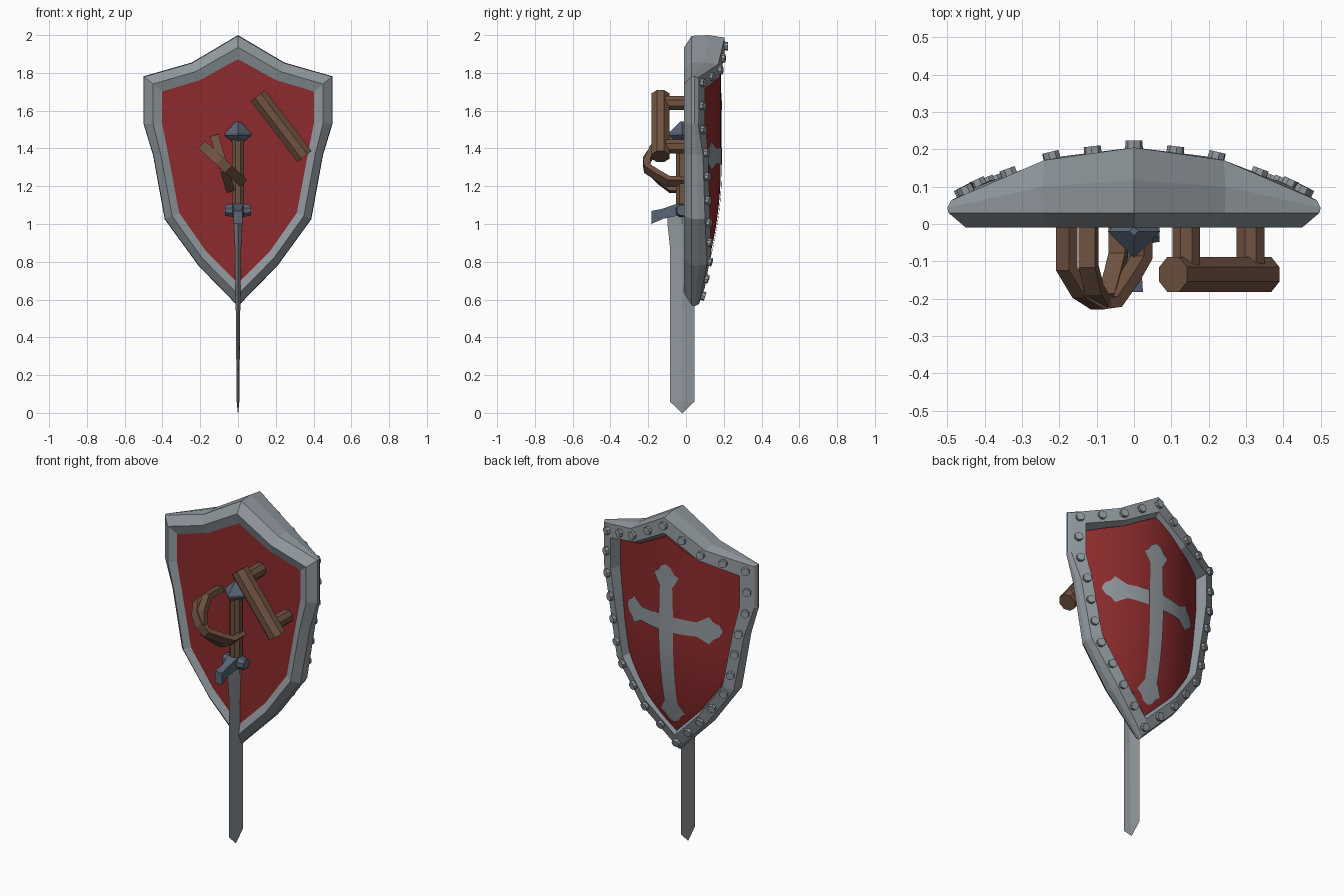
import bpy, bmesh, math
from mathutils import Vector, Matrix

if "Cube" in bpy.data.objects:
    bpy.data.objects.remove(bpy.data.objects["Cube"])


def material(name, rgb):
    m = bpy.data.materials.new(name)
    m.diffuse_color = (*rgb, 1)
    m.use_nodes = True
    m.node_tree.nodes["Principled BSDF"].inputs["Base Color"].default_value = m.diffuse_color
    return m


STEEL = material("steel", (0.28, 0.315, 0.34))
RED = material("red paint", (0.27, 0.024, 0.026))
WOOD = material("brown wood", (0.16, 0.085, 0.053))
DARK = material("blue grey metal", (0.10, 0.13, 0.18))


def finish(name, bm, mat, smooth=False):
    bmesh.ops.recalc_face_normals(bm, faces=bm.faces[:])
    me = bpy.data.meshes.new(name)
    bm.to_mesh(me)
    bm.free()
    me.materials.append(mat)
    for p in me.polygons:
        p.use_smooth = smooth
    ob = bpy.data.objects.new(name, me)
    bpy.context.collection.objects.link(ob)
    return ob


def loft(name, rings, mat, loop=False):
    """Bridge closed rings of points; cap the ends unless looped."""
    bm = bmesh.new()
    vs = [[bm.verts.new(p) for p in r] for r in rings]
    n = len(vs[0])
    for i in range(len(vs) if loop else len(vs) - 1):
        a, b = vs[i], vs[(i + 1) % len(vs)]
        for j in range(n):
            k = (j + 1) % n
            bm.faces.new((a[j], a[k], b[k], b[j]))
    if not loop:
        bm.faces.new(vs[0])
        bm.faces.new(vs[-1])
    return finish(name, bm, mat)


def rod(name, a, b, r, mat, sides=8, r2=None):
    a, b = Vector(a), Vector(b)
    bm = bmesh.new()
    rot = Vector((0, 0, 1)).rotation_difference(b - a).to_matrix().to_4x4()
    bmesh.ops.create_cone(bm, cap_ends=True, segments=sides, radius1=r, radius2=r2 or r,
                          depth=(b - a).length,
                          matrix=Matrix.Translation((a + b) / 2) @ rot @ Matrix.Rotation(math.pi / sides, 4, 'Z'))
    return finish(name, bm, mat)


def interp(x, pts):
    for (a, za), (b, zb) in zip(pts, pts[1:]):
        if x <= b + 1e-6:
            return za + (zb - za) * (x - a) / (b - a)
    return pts[-1][1]


# Shield outlines (right half), the rim front surface and the more curved panel
OUTER = [(0, 2.0), (.245, 1.855), (.5, 1.782), (.5, 1.53), (.45, 1.365), (.388, 1.025), (.21, .78), (0, .565)]
INNER = [(0, 1.87), (.2, 1.76), (.4, 1.70), (.4, 1.535), (.37, 1.38), (.31, 1.06), (.17, .86), (0, .69)]


def dome(x, z):
    return .205 - .59 * x * x - .26 * max(0, 1.3 - z) ** 2


def panel(x, z):
    return .184 - .9 * x * x - .26 * max(0, 1.3 - z) ** 2


def outline(t):
    half = [(a + (c - a) * t, b + (d - b) * t) for (a, b), (c, d) in zip(OUTER, INNER)]
    return half + [(-x, z) for x, z in half[-2:0:-1]]


def ring(t, yf):
    return [Vector((x, yf(x, z), z)) for x, z in outline(t)]


# Steel rim
front_out, front_in = ring(.1, dome), ring(.8, dome)
loft("shield_rim", [
    ring(1, lambda x, z: .01), ring(.5, lambda x, z: -.01), ring(.03, lambda x, z: .03),
    ring(0, lambda x, z: (dome(x, z) + .03) / 2), front_out, front_in,
    ring(1, lambda x, z: panel(x, z) - .012)], STEEL, loop=True)

# Back panel
bm = bmesh.new()
bm.faces.new([bm.verts.new(p) for p in ring(.98, lambda x, z: .008)])
ob = finish("back_panel", bm, RED)
if ob.data.polygons[0].normal.y > 0:
    ob.data.flip_normals()

# Domed front panel
bm = bmesh.new()
COLS, ROWS = 28, 18
top, bottom = INNER[:3], INNER[:2:-1]
grid = []
for i in range(COLS + 1):
    x = -.4 + .8 * i / COLS
    zt, zb = interp(abs(x), top), interp(abs(x), bottom)
    col = [zb + (zt - zb) * j / ROWS for j in range(ROWS + 1)]
    grid.append([bm.verts.new((x, panel(x, z), z)) for z in col])
for a, b in zip(grid, grid[1:]):
    for j in range(ROWS):
        bm.faces.new((a[j], a[j + 1], b[j + 1], b[j]))
ob = finish("front_panel", bm, RED, True)
if ob.data.polygons[0].normal.y < 0:
    ob.data.flip_normals()

# Cross emblem: four flared three-pointed arms laid on the panel
bm = bmesh.new()
CZ = 1.36
for dx, dz, length, start in [(0, 1, .345, 0), (0, -1, .61, 0), (1, 0, .31, .048), (-1, 0, .31, .048)]:
    prof = [(0, .048), (length - .13, .042), (length - .065, .08), (length - .045, .052),
            (length - .015, .034), (length, .004)]
    stops = [start + (prof[1][0] - start) * k / 10 for k in range(11)] + [p[0] for p in prof[2:]]
    rows = []
    for s in stops:
        w = interp(s, prof)
        row = []
        for k in (-1, 0, 1):
            x, z = dx * s + dz * w * k, CZ + dz * s - dx * w * k
            row.append(bm.verts.new((x, panel(x, z) + .006, z)))
        rows.append(row)
    for a, b in zip(rows, rows[1:]):
        for k in (0, 1):
            bm.faces.new((a[k], a[k + 1], b[k + 1], b[k]))
me = finish("cross_emblem", bm, STEEL, True).data
bm = bmesh.new()
bm.from_mesh(me)
bm.normal_update()
bmesh.ops.reverse_faces(bm, faces=[f for f in bm.faces if f.normal.y < 0])
bm.to_mesh(me)
bm.free()

# Low rivets spaced evenly along the middle of the front rim
mid = [a.lerp(b, .5) for a, b in zip(front_out, front_in)][:8]
cum = [0]
for a, b in zip(mid, mid[1:]):
    cum.append(cum[-1] + (b - a).length)
bm = bmesh.new()
for i in range(15):
    d = cum[-1] * i / 14
    p = Vector([interp(d, [(c, v[k]) for c, v in zip(cum, mid)]) for k in range(3)])
    for s in ((1,) if i in (0, 14) else (1, -1)):
        n = Vector((1.1 * p.x * s, 1, -.52 * max(0, 1.3 - p.z)))
        q = Vector((p.x * s, p.y, p.z)) + n.normalized() * .002
        rot = Vector((0, 0, 1)).rotation_difference(n).to_matrix().to_4x4()
        bmesh.ops.create_cone(bm, cap_ends=True, segments=8, radius1=.024, radius2=.023,
                              depth=.032, matrix=Matrix.Translation(q) @ rot)
finish("rivets", bm, STEEL)

# Wooden hand grip on two posts
rod("hand_grip", (.105, -.135, 1.68), (.352, -.135, 1.357), .051, WOOD)
for name, x, z in [("upper_post", .14, 1.64), ("lower_post", .312, 1.41)]:
    rod("grip_" + name, (x, .02, z), (x, -.12, z), .04, WOOD)

# Two crossing arm straps arched away from the panel
ARCH = [(0, .02), (0, -.12), (.2, -.185), (.42, -.213), (.62, -.208), (.84, -.145), (1, -.09), (1, .02)]


def strap(name, a, b, width, lift):
    a, b = Vector((a[0], 0, a[1])), Vector((b[0], 0, b[1]))
    run = (b - a).length
    d = (b - a) / run
    side = d.cross(Vector((0, 1, 0))) * width / 2
    path = [Vector((u * run, y if y > 0 else y - lift)) for u, y in ARCH]
    rings = []
    for i, p in enumerate(path):
        t = path[min(i + 1, len(path) - 1)] - path[max(i - 1, 0)]
        n = Vector((-t.y, t.x)).normalized() * .016
        hi, lo = p + n, p - n
        pts = [a + d * q.x + Vector((0, q.y, 0)) for q in (hi, lo)]
        rings.append([pts[0] + side, pts[0] - side, pts[1] - side, pts[1] + side])
    loft(name, rings, WOOD)


strap("arm_strap_inner", (-.122, 1.455), (-.042, 1.185), .046, -.008)
strap("arm_strap_outer", (-.18, 1.41), (.02, 1.225), .052, 0)

# Sword, edge towards the viewer
SY = -.02
rod("sword_grip", (0, SY, 1.08), (0, SY, 1.46), .035, WOOD)
loft("pommel", [[(r * math.cos(k * math.pi / 2), SY + r * math.sin(k * math.pi / 2), z) for k in range(4)]
                for r, z in [(.032, 1.437), (.07, 1.468), (.07, 1.482), (.012, 1.542)]], DARK)
guard = [(-.162, 1.035, .034, .024), (-.1, 1.055, .027, .02), (-.03, 1.075, .032, .03)]
guard += [(-y, z, h, w) for y, z, h, w in guard[::-1]]
loft("cross_guard", [[(-w, SY + y, z - h), (w, SY + y, z - h), (w, SY + y, z + h), (-w, SY + y, z + h)]
                     for y, z, h, w in guard], DARK)
for s in (-1, 1):
    rod("guard_boss", (0, SY, 1.072), (s * .068, SY, 1.072), .042, DARK, 8, .03)
loft("blade", [[(h, SY, z), (0, SY + w, z), (-h, SY, z), (0, SY - w, z)]
               for z, w, h in [(0, .002, .001), (.06, .065, .007), (.55, .065, .012), (.88, .065, .017),
                               (1.0, .078, .022), (1.07, .078, .028)]], STEEL)
